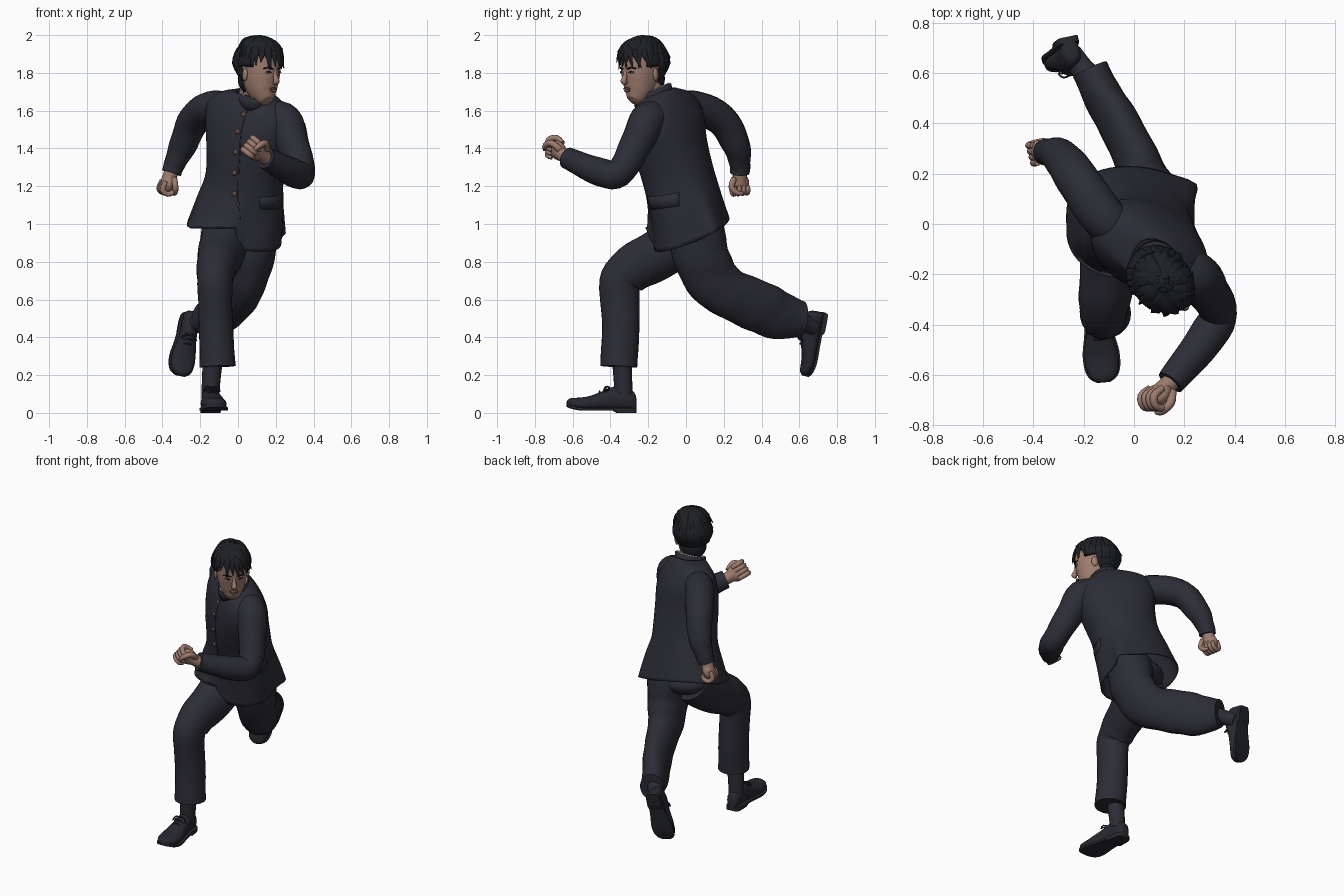
import bpy, bmesh, math, random
from mathutils import Vector, Matrix
from mathutils.bvhtree import BVHTree

if "Cube" in bpy.data.objects:
    bpy.data.objects.remove(bpy.data.objects["Cube"])

random.seed(4)
I = Matrix.Identity(4)


def material(name, r, g, b):
    m = bpy.data.materials.new(name)
    m.diffuse_color = (r, g, b, 1)
    m.use_nodes = True
    m.node_tree.nodes["Principled BSDF"].inputs["Base Color"].default_value = m.diffuse_color
    return m


CLOTH = material("dark navy cloth", .025, .026, .036)
SKIN = material("skin", .34, .205, .155)
HAIR = material("black hair", .013, .014, .018)
SHOE = material("black leather", .021, .022, .029)
LIP = material("lips", .23, .11, .09)
BRASS = material("brown buttons", .13, .07, .04)
WHITE = material("white", .6, .58, .56)


def finish(name, bm, mat, M=I):
    bmesh.ops.recalc_face_normals(bm, faces=bm.faces)
    bm.transform(M)
    me = bpy.data.meshes.new(name)
    bm.to_mesh(me)
    bm.free()
    me.materials.append(mat)
    ob = bpy.data.objects.new(name, me)
    bpy.context.collection.objects.link(ob)
    return ob


def skin_rings(name, rings, mat, M=I, caps=True, closed=True):
    bm = bmesh.new()
    vs = [[bm.verts.new(p) for p in r] for r in rings]
    n = len(vs[0])
    for r0, r1 in zip(vs, vs[1:]):
        for i in range(n if closed else n - 1):
            j = (i + 1) % n
            bm.faces.new((r0[i], r0[j], r1[j], r1[i]))
    if caps:
        bm.faces.new(vs[0])
        bm.faces.new(vs[-1])
    return finish(name, bm, mat, M)


def smooth_path(pts, sub):
    """Catmull-Rom through tuples of any length."""
    P = [pts[0]] + list(pts) + [pts[-1]]
    out = []
    for k in range(1, len(P) - 2):
        for s in range(sub):
            t = s / sub
            out.append([.5 * (2*b + (c-a)*t + (2*a-5*b+4*c-d)*t*t + (3*b-a-3*c+d)*t**3)
                        for a, b, c, d in zip(P[k-1], P[k], P[k+1], P[k+2])])
    return out + [list(pts[-1])]


def tube(name, pts, mat, M=I, n=20, sub=5, ref=(1, 0, 0), caps=True, fold=0.0):
    """Elliptical loft along points (x, y, z, radius a, radius b)."""
    path = smooth_path([p if len(p) == 5 else (*p, p[3]) for p in pts], sub)
    C = [Vector(p[:3]) for p in path]
    rings = []
    for i, p in enumerate(path):
        t = (C[min(i+1, len(C)-1)] - C[max(i-1, 0)]).normalized()
        s = Vector(ref)
        s = (s - t * s.dot(t)).normalized()
        u = t.cross(s)
        ring = []
        for k in range(n):
            w = 2 * math.pi * k / n
            f = 1 + fold * math.sin(i * 1.3 + 2 * math.sin(w))
            ring.append(C[i] + f * (s * p[3] * math.cos(w) + u * p[4] * math.sin(w)))
        rings.append(ring)
    return skin_rings(name, rings, mat, M, caps)


def ball(name, c, r, mat, M=I, rot=I, seg=24):
    bm = bmesh.new()
    bmesh.ops.create_uvsphere(bm, u_segments=seg, v_segments=seg // 2, radius=1)
    return finish(name, bm, mat, M @ Matrix.Translation(c) @ rot @ Matrix.Diagonal((*r, 1)))


# Jacket body: tilted, twisting rings with a swept hem
def power(v, e):
    return math.copysign(abs(v) ** e, v)


body = [(-.02, .03, .95, .25, .20, 0, .40, -.20), (.01, 0, 1.10, .23, .185, -4, .33, -.15),
        (.035, -.04, 1.25, .205, .18, -15, .25, -.10), (.05, -.08, 1.40, .22, .175, -25, .25, -.10),
        (.06, -.10, 1.52, .245, .165, -30, .23, -.11), (.065, -.115, 1.61, .24, .14, -30, .2, -.11),
        (.07, -.125, 1.67, .175, .11, -28, .2, -.11), (.08, -.15, 1.70, .09, .09, -20, .25, -.05)]
rings = []
for cx, cy, cz, a, b, tw, ky, kx in smooth_path(body, 5):
    ring, low = [], max(0, 1 - (cz - .95) / .25)
    for k in range(48):
        t = 2 * math.pi * k / 48 - math.pi
        x0, y0 = a * power(math.cos(t), .88), b * power(math.sin(t), .88)
        q = math.radians(tw)
        dx, dy = x0 * math.cos(q) - y0 * math.sin(q), x0 * math.sin(q) + y0 * math.cos(q)
        z = cz + ky * dy + kx * dx
        dx += .065 * low * math.exp(-((t - .65) / .28) ** 2)     # tail blown outward
        if cx + dx < .01 and dy < -.03:                          # open right front panel
            z = max(z, .985 - .06 * max(0, cx + dx + .02))
            dy -= .045 * low
        ring.append((cx + dx, cy + dy, z))
    rings.append(ring)
jacket = skin_rings("jacket_body", rings, CLOTH, caps=False)
tree = BVHTree.FromPolygons([v.co for v in jacket.data.vertices],
                            [p.vertices for p in jacket.data.polygons])
sol = jacket.modifiers.new("cloth", 'SOLIDIFY')
sol.thickness, sol.offset = .008, -1


def on_front(x, z):
    return tree.ray_cast(Vector((x, -1, z)), Vector((0, 1, 0)))[0] or Vector((x, -.2, z))


# Buttons, front edge and pocket flap follow the jacket surface
for x, z in [(.03, 1.58), (.0, 1.49), (-.012, 1.38), (-.018, 1.27), (-.018, 1.16)]:
    ball("button", on_front(x, z), (.014, .01, .014), BRASS, seg=12)
edge = [on_front(x, z) for x, z in [(.05, 1.6), (.02, 1.5), (.01, 1.38), (.003, 1.25), (.003, 1.1), (.01, 1.02)]]
tube("front_edge", [(*p, .004) for p in edge], CLOTH, n=6)
flap = []
for dz in (.035, .0, -.035):
    row = []
    for i in range(7):
        f = i / 6
        p, nrm, _, _ = tree.find_nearest(Vector((.13 + .14 * f, -.24 + .2 * f, 1.10 + dz + .03 * f)))
        row.append(p + nrm * (.003 if nrm.dot(p - Vector((0, 0, p.z))) > 0 else -.003))
    flap.append(row)
pocket = skin_rings("pocket_flap", flap, CLOTH, caps=False, closed=False)
pocket.modifiers.new("thick", 'SOLIDIFY').thickness = .004

# Stand-up collar with white lining, neck
for nm, mat, r, top in (("collar", CLOTH, 0, 0), ("collar_lining", WHITE, -.008, .003)):
    ring = [[((.086 + dxc) + (.088 + r) * math.cos(k * math.pi / 16),
              (-.165 + dyc) + (.098 + r) * math.sin(k * math.pi / 16),
              z + top + .04 * math.sin(k * math.pi / 16)) for k in range(32)]
            for z, dxc, dyc in ((1.64, 0, 0), (1.675, .003, -.008), (1.705, .006, -.016))]
    s = skin_rings(nm, ring, mat, caps=False).modifiers.new("thick", 'SOLIDIFY')
    s.thickness, s.offset = .007, 0
tube("neck", [(.08, -.14, 1.6, .066), (.092, -.175, 1.69, .066), (.11, -.22, 1.78, .066)], SKIN)

# Sleeves
tube("right_sleeve", [(-.07, -.02, 1.61, .085), (-.14, .05, 1.615, .09), (-.23, .185, 1.555, .085),
                      (-.29, .265, 1.42, .074), (-.335, .285, 1.32, .056), (-.352, .285, 1.27, .052)],
     CLOTH, fold=.015)
tube("left_sleeve", [(.17, -.165, 1.57, .08), (.245, -.205, 1.545, .095), (.295, -.27, 1.41, .085),
                     (.335, -.355, 1.27, .075), (.285, -.455, 1.275, .075), (.145, -.63, 1.35, .057)],
     CLOTH, ref=(0, 0, 1), fold=.015)


# Fists: palm, four curled fingers, thumb
def fist(side, wrist, c, k, size):
    wrist, c = Vector(wrist), Vector(c)
    d = (c - wrist).normalized()
    k = Vector(k)
    k = (k - d * k.dot(d)).normalized()
    n = d.cross(k)
    F = Matrix.Translation(c) @ Matrix((d, k, n)).transposed().to_4x4() @ Matrix.Scale(size, 4)
    tube(side + "_wrist", [(*(wrist - d * .03), .038), (*wrist, .037), (*c, .04)], SKIN, ref=k, n=14)
    ball(side + "_palm", (.005, 0, 0), (.054, .05, .036), SKIN, F)
    for i in range(4):
        y = (i - 1.5) * .024
        tube(side + "_finger", [(0, y, .024, .013), (.048, y, .026, .015), (.062, y, -.008, .014),
                                (.038, y, -.035, .013), (.012, y, -.03, .009)], SKIN, F, n=10, ref=(0, 1, 0), sub=3)
    tube(side + "_thumb", [(-.03, .035, -.015, .016), (.015, .055, -.032, .016), (.045, .025, -.046, .014),
                           (.05, -.005, -.046, .008)], SKIN, F, n=10, ref=(0, 0, 1), sub=3)


fist("right", (-.352, .285, 1.28), (-.37, .285, 1.222), (.3, -1, 0), 1)
fist("left", (.145, -.63, 1.35), (.1, -.675, 1.387), (.3, -.3, 1), 1.1)

# Trousers
ball("trouser_seat", (.01, .02, .97), (.19, .16, .09), CLOTH)
tube("right_trouser_leg", [(-.06, .03, .97, .13), (-.085, -.11, .86, .125, .135), (-.115, -.28, .765, .105, .125),
                           (-.122, -.35, .68, .093, .11), (-.118, -.345, .5, .09, .10),
                           (-.108, -.355, .245, .095, .098)], CLOTH, n=28, fold=.015)
tube("left_trouser_leg", [(.08, .05, .99, .14, .15), (.078, .08, .83, .118, .148), (.05, .145, .70, .1, .142),
                          (.02, .235, .63, .09, .132), (-.05, .38, .565, .083, .137),
                          (-.12, .50, .515, .078, .128), (-.175, .615, .5, .073, .092)], CLOTH, n=28, fold=.015)


# Socks and lace-up shoes, built heel to toe along local +x
def shoe(side, heel, toe, up):
    heel, toe = Vector(heel), Vector(toe)
    f = (toe - heel).normalized()
    u = Vector(up)
    u = (u - f * u.dot(f)).normalized()
    s = u.cross(f)
    F = Matrix.Translation(heel) @ Matrix((f, s, u)).transposed().to_4x4()
    F = F @ Matrix.Scale((toe - heel).length / .37, 4)
    prof = [(0, .025, .09), (.015, .038, .115), (.06, .045, .135), (.12, .048, .14), (.18, .055, .115),
            (.25, .068, .09), (.31, .066, .078), (.35, .05, .066), (.37, .02, .046)]
    up_r, sole_r = [], []
    for x, w, h in smooth_path(prof, 3):
        lift = .02 * max(0, (x - .27) / .1) ** 2
        up_r.append([(x, w * math.cos(a), lift + .012 + (h - .012) * (.5 + .5 * power(math.sin(a), .8)))
                     for a in [k * math.pi / 10 for k in range(20)]])
        z0 = 0 if x < .10 else .012
        sole_r.append([(x, y * (w + .006), z + lift) for y, z in ((-1, z0), (1, z0), (1, .026), (-1, .026))])
    skin_rings(side + "_shoe_upper", up_r, SHOE, F)
    skin_rings(side + "_shoe_sole", sole_r, SHOE, F)
    for x, z in ((.145, .138), (.17, .126), (.195, .114)):
        tube(side + "_lace", [(x, -.03, z - .018, .005), (x, 0, z, .005), (x, .03, z - .018, .005)], SHOE, F, n=6, sub=3)
    for m in (-1, 1):
        tube(side + "_lace_loop", [(.15, 0, .138, .004), (.16, m * .03, .14, .004), (.17, m * .045, .115, .004),
                                   (.15, m * .03, .125, .004)], SHOE, F, n=6, sub=3, ref=(0, 0, 1))


shoe("right", (-.155, -.265, 0), (-.12, -.63, 0), (0, 0, 1))
shoe("left", (-.262, .745, .525), (-.315, .672, .19), (.25, -1, .2))
tube("right_sock", [(-.13, -.34, .32, .055), (-.14, -.335, .2, .05), (-.147, -.33, .09, .047)], CLOTH)
tube("left_sock", [(-.15, .57, .51, .05), (-.2, .61, .485, .047), (-.25, .675, .45, .045)], CLOTH, ref=(0, 0, 1))

# Head, built facing -y and then turned to the left
H = Matrix.Translation((.118, -.235, 1.82)) @ Matrix.Rotation(math.radians(42), 4, 'Z') @ Matrix.Rotation(.07, 4, 'X')
tube("head", [(0, -.07, -.17, .02, .02), (0, -.062, -.16, .042, .045), (0, -.036, -.12, .07, .08),
              (0, -.012, -.06, .088, .108), (0, 0, .02, .096, .12), (0, .005, .1, .09, .118),
              (0, .01, .15, .05, .06)], SKIN, H, n=32)
tube("nose", [(0, -.112, .0, .009), (0, -.122, -.03, .012), (0, -.133, -.055, .017, .015), (0, -.118, -.066, .012)],
     SKIN, H, n=12)
ball("upper_lip", (0, -.113, -.096), (.026, .010, .006), LIP, H, seg=16)
ball("lower_lip", (0, -.112, -.107), (.022, .011, .007), LIP, H, seg=16)
for s in (-1, 1):
    ball("eye", (s * .037, -.105, -.012), (.016, .008, .005), WHITE, H, seg=14)
    ball("iris", (s * .037, -.1095, -.011), (.007, .005, .006), HAIR, H, seg=10)
    tube("upper_eyelid", [(s * .018, -.114, -.012, .002), (s * .037, -.114, -.005, .003), (s * .056, -.102, -.010, .002)],
         HAIR, H, n=6, ref=(0, 0, 1))
    tube("eyebrow", [(s * .016, -.118, .008, .004), (s * .04, -.113, .015, .005), (s * .065, -.095, .01, .003)],
         HAIR, H, n=6, ref=(0, 0, 1))
    ball("ear", (s * .097, .012, -.03), (.012, .022, .035), SKIN, H, Matrix.Rotation(s * .3, 4, 'Z'), seg=14)

# Hair: cap trimmed at forehead and ears, nape, then tapered locks
HC, HR = Vector((0, .014, .035)), Vector((.118, .143, .138))
cap = ball("hair_cap", HC, HR, HAIR, seg=40)
bm = bmesh.new()
bm.from_mesh(cap.data)
bmesh.ops.delete(bm, context='VERTS', geom=[v for v in bm.verts if v.co.z < (
    .07 if v.co.y < -.06 else .0 if v.co.y < .03 else -.1)])
bm.transform(H)
bm.to_mesh(cap.data)
bm.free()
cap.modifiers.new("thick", 'SOLIDIFY').thickness = .014
ball("hair_nape", (0, .062, -.055), (.082, .068, .085), HAIR, H)


def lock(name, az, els, w, out, sweep=.1):
    pts = []
    for i, (el, k) in enumerate(zip(els, (.6, 1, .1))):
        e, q = math.radians(el), az + i * random.uniform(0, 2 * sweep)
        d = Vector((math.sin(q) * math.cos(e), -math.cos(q) * math.cos(e), math.sin(e)))
        p = HC + Vector(x * y for x, y in zip(d, HR)) * (1 + (out if i == 2 else .0))
        pts.append((*p, w * k, .012 * k))
    tube(name, pts, HAIR, H, n=8, sub=4, ref=(math.cos(az), math.sin(az), 0))


for i in range(15):
    lock("fringe_lock", -1.4 + 2.6 * i / 14, (75, 32, random.uniform(-14, 4)), .02, random.uniform(-.02, .1))
for i in range(26):
    a = 2 * math.pi * i / 26
    lock("hair_lock", a, (random.uniform(72, 92), 50, 16 + 14 * math.cos(a)), .026, random.uniform(.02, .13), .15)
for i in range(14):
    lock("nape_lock", math.pi + (i - 7) * .19, (30, -5, -54), .024, random.uniform(-.02, .05), .03)

# Smooth shading that keeps edges
for ob in bpy.data.objects:
    ob.select_set(True)
bpy.context.view_layer.objects.active = jacket
bpy.ops.object.shade_smooth_by_angle(angle=math.radians(50))
